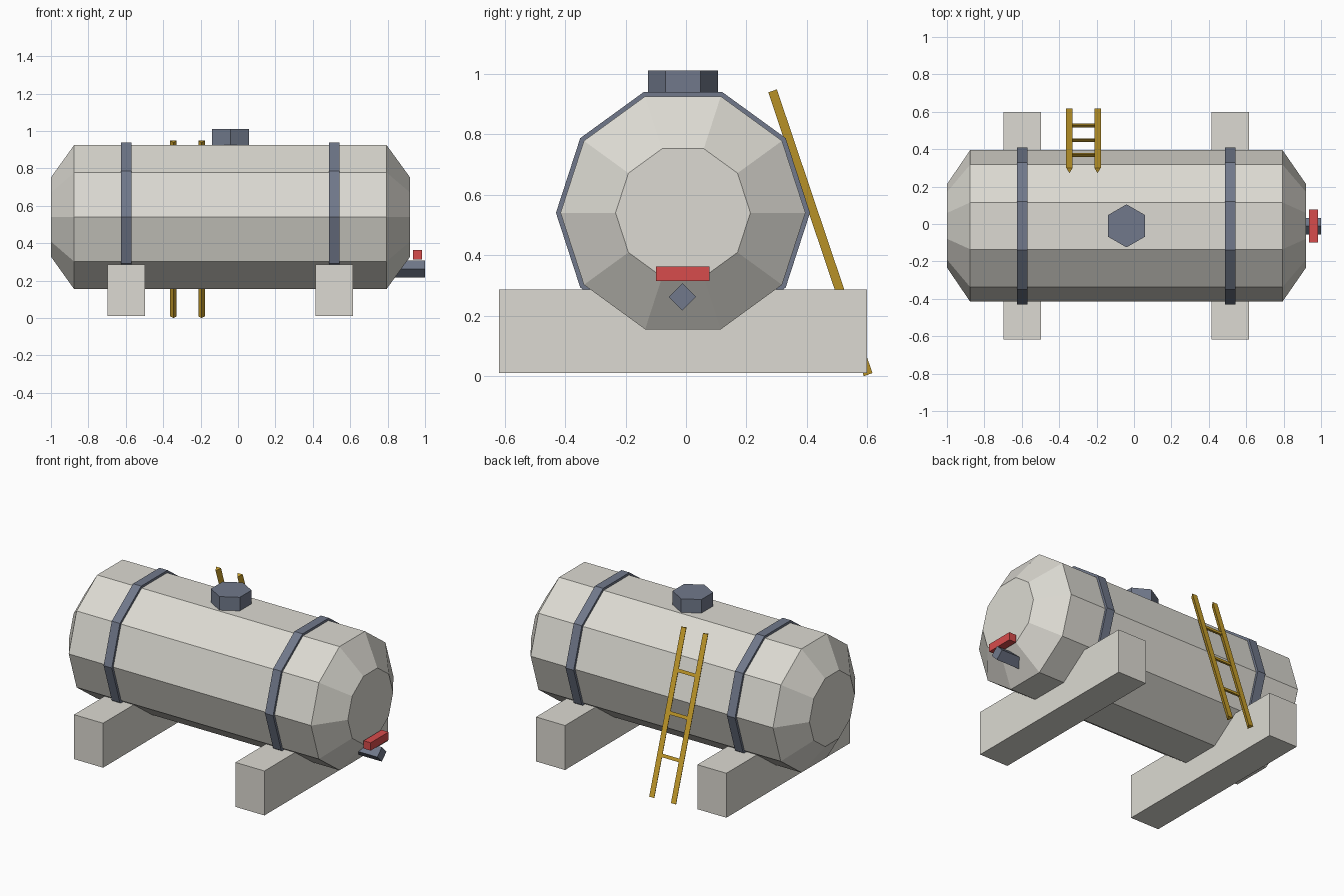
import bpy, bmesh, math
from mathutils import Vector

if "Cube" in bpy.data.objects:
    bpy.data.objects.remove(bpy.data.objects["Cube"])


def material(name, rgb):
    m = bpy.data.materials.new(name)
    m.diffuse_color = (*rgb, 1)
    m.use_nodes = True
    m.node_tree.nodes["Principled BSDF"].inputs["Base Color"].default_value = m.diffuse_color
    return m


CREAM = material("pale cream", (0.716, 0.701, 0.645))
STEEL = material("slate blue", (0.165, 0.191, 0.258))
RED = material("red", (0.679, 0.072, 0.072))
YELLOW = material("yellow", (0.591, 0.352, 0.025))


def finish(name, bm, mat):
    bmesh.ops.recalc_face_normals(bm, faces=bm.faces[:])
    me = bpy.data.meshes.new(name)
    bm.to_mesh(me)
    bm.free()
    me.materials.append(mat)
    ob = bpy.data.objects.new(name, me)
    bpy.context.collection.objects.link(ob)
    return ob


def loft(name, sides, stations, u, mat):
    """Capped n-sided loft through (point, radius) stations; first corner points along u."""
    bm = bmesh.new()
    u = Vector(u).normalized()
    axis = (Vector(stations[-1][0]) - Vector(stations[0][0])).normalized()
    v = axis.cross(u)
    rings = []
    for p, r in stations:
        ring = []
        for i in range(sides):
            a = math.tau * i / sides
            ring.append(bm.verts.new(Vector(p) + r * (math.cos(a) * u + math.sin(a) * v)))
        rings.append(ring)
    for a, b in zip(rings, rings[1:]):
        for i in range(sides):
            j = (i + 1) % sides
            bm.faces.new((a[i], a[j], b[j], b[i]))
    bm.faces.new(rings[0])
    bm.faces.new(rings[-1])
    return finish(name, bm, mat)


def box(name, lo, hi, mat):
    bm = bmesh.new()
    bmesh.ops.create_cube(bm, size=1)
    for vert in bm.verts:
        vert.co = [(l + h) / 2 + c * (h - l) for l, h, c in zip(lo, hi, vert.co)]
    return finish(name, bm, mat)


CY, CZ = -0.01, 0.54
Y = (0, 1, 0)

# Ten-sided tank with tapered ends
loft("tank", 10, [((x, CY, CZ), r) for x, r in
                  ((-1.0, 0.223), (-0.876, 0.405), (0.794, 0.405), (0.92, 0.223))], Y, CREAM)

# Straps and the saddle blocks below them
for side, x in (("left", -0.597), ("right", 0.515)):
    loft(side + "_strap", 10, [((x - 0.028, CY, CZ), 0.42), ((x + 0.028, CY, CZ), 0.42)], Y, STEEL)
    box(side + "_saddle", (x - 0.1, -0.618, 0.01), (x + 0.1, 0.598, 0.287), CREAM)

# Hexagonal hatch on top
loft("hatch", 6, [((-0.04, CY, 0.9), 0.115), ((-0.04, CY, 1.01), 0.115)], Y, STEEL)

# Outlet pipe and its handle
loft("outlet_pipe", 4, [((0.82, -0.012, 0.262), 0.045), ((1.0, -0.012, 0.262), 0.045)], Y, STEEL)
box("valve_handle", (0.935, -0.099, 0.314), (0.984, 0.078, 0.363), RED)

# Leaning ladder with three-sided rails and rungs
foot, top = Vector((0, 0.607, 0.0065)), Vector((0, 0.291, 0.945))
inward = Vector((1, 0, 0)).cross(top - foot)
if inward.y > 0:
    inward = -inward
rails = (-0.345, -0.195)
for side, x in zip(("left", "right"), rails):
    off = Vector((x, 0, 0))
    loft(side + "_ladder_rail", 3, [(foot + off, 0.02), (top + off, 0.02)], inward, YELLOW)
for i in (1, 2, 3):
    p = foot.lerp(top, i / 4)
    loft(f"ladder_rung_{i}", 3, [(p + Vector((x, 0, 0)), 0.012) for x in rails], inward, YELLOW)
